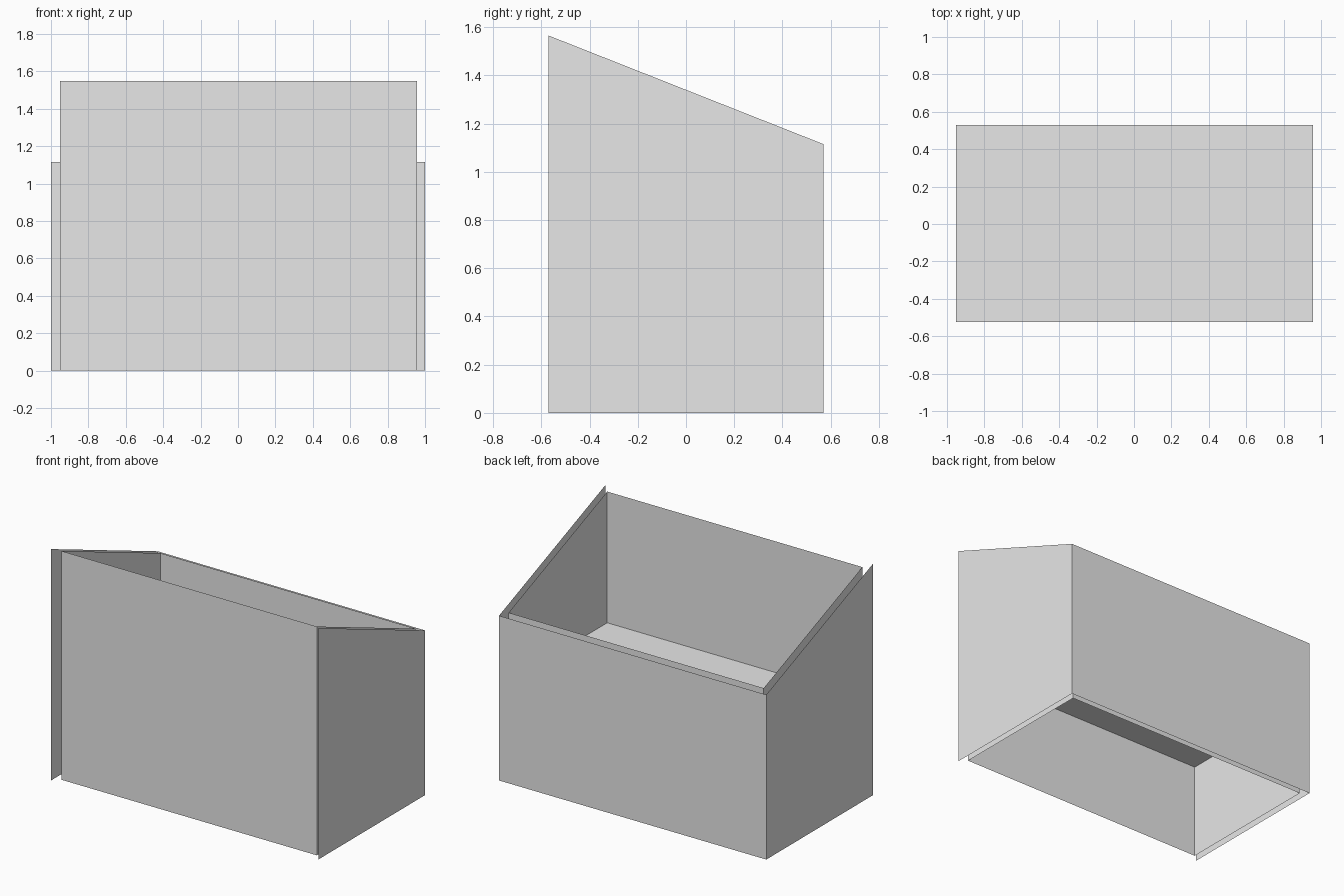
import bpy

cube = bpy.data.objects.get("Cube")
if cube:
    bpy.data.objects.remove(cube, do_unlink=True)

# One plain grey for every sheet
grey = bpy.data.materials.new("light_grey")
grey.use_nodes = True
grey.diffuse_color = (0.8, 0.8, 0.8, 1)
grey.node_tree.nodes["Principled BSDF"].inputs["Base Color"].default_value = (0.8, 0.8, 0.8, 1)

FLOOR_Z = 0.66


def rim(y):
    """Height of the sloping rim, falling from front to back."""
    return 1.34 - 0.395 * y


def sheet(name, corners):
    mesh = bpy.data.meshes.new(name)
    mesh.from_pydata(corners, [], [range(len(corners))])
    mesh.materials.append(grey)
    obj = bpy.data.objects.new(name, mesh)
    bpy.context.collection.objects.link(obj)
    return obj


def wall(name, a, b):
    """Upright sheet between two plan points, cut off at the rim."""
    return sheet(name, [(*a, 0), (*b, 0), (*b, rim(b[1])), (*a, rim(a[1]))])


# Plan corners of the inner box and the outer cladding
left, right, front, back = 0.957, -0.952, -0.525, 0.529
out_x, out_y = 1.0, 0.57

# Inner box, open at top and bottom
wall("front_wall", (right, front), (left, front))
wall("inner_left_wall", (left, front), (left, back))
wall("inner_back_wall", (left, back), (right, back))
wall("inner_right_wall", (right, back), (right, front))

# Raised floor
sheet("floor", [(right, front, FLOOR_Z), (left, front, FLOOR_Z),
                (left, back, FLOOR_Z), (right, back, FLOOR_Z)])

# Outer cladding on three sides
wall("outer_left_wall", (out_x, -out_y), (out_x, out_y))
wall("outer_back_wall", (out_x, out_y), (-out_x, out_y))
wall("outer_right_wall", (-out_x, out_y), (-out_x, -out_y))
